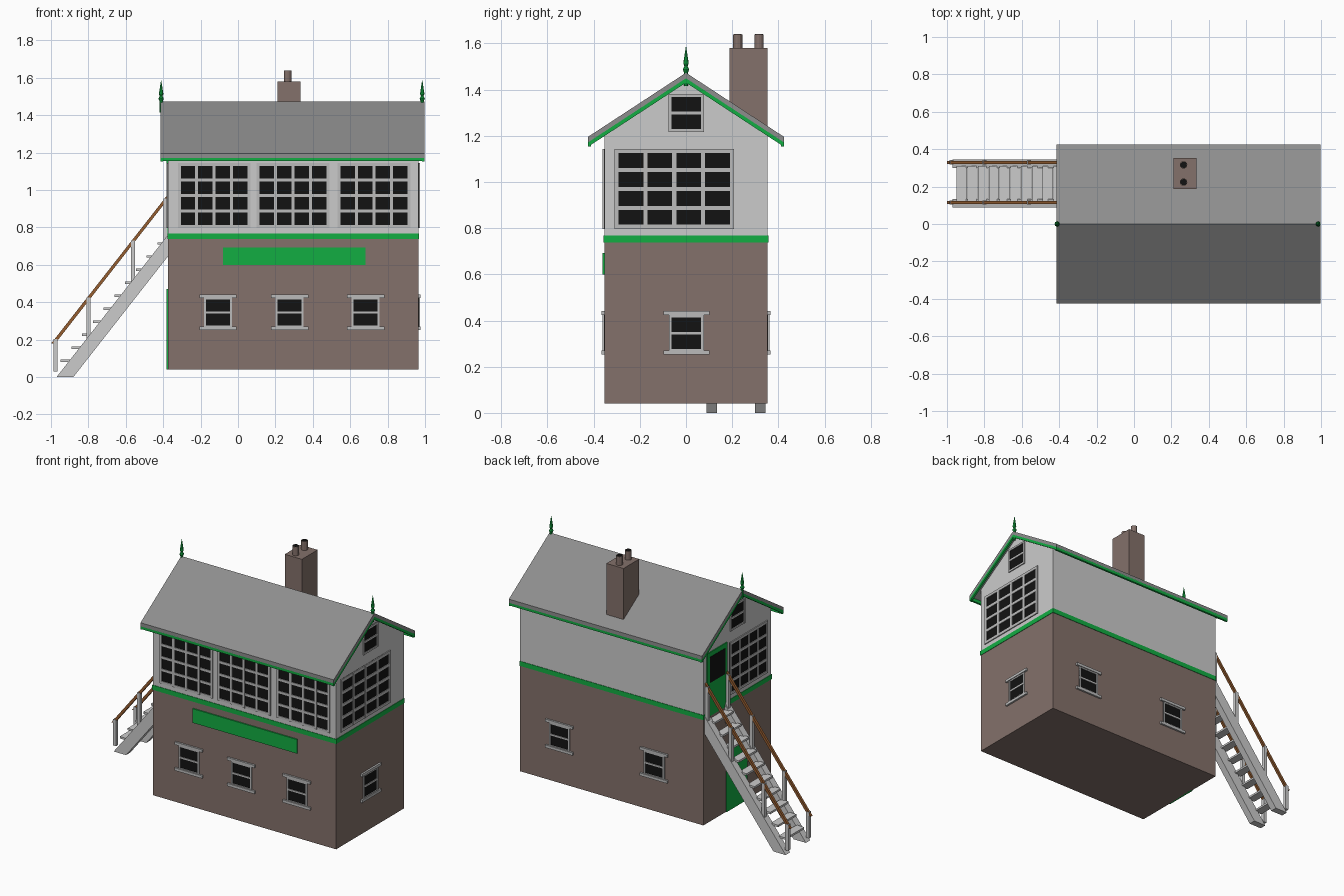
import bpy, bmesh, math

if "Cube" in bpy.data.objects:
    bpy.data.objects.remove(bpy.data.objects["Cube"])

XL, XR, H = -0.375, 0.965, 0.354       # building walls


def mat(name, r, g, b):
    m = bpy.data.materials.new(name)
    m.diffuse_color = (r, g, b, 1)
    m.use_nodes = True
    m.node_tree.nodes["Principled BSDF"].inputs["Base Color"].default_value = m.diffuse_color
    return m


BRICK = mat("brick", 0.23, 0.165, 0.145)
WHITE = mat("painted_boards", 0.76, 0.76, 0.76)
GREEN = mat("green_paint", 0.006, 0.42, 0.055)
SLATE = mat("slate", 0.27, 0.27, 0.27)
FRAME = mat("frame_grey", 0.5, 0.5, 0.5)
GLASS = mat("dark_glass", 0.006, 0.006, 0.006)
WOOD = mat("rail_wood", 0.3, 0.11, 0.03)


def finish(name, bm, m):
    bmesh.ops.recalc_face_normals(bm, faces=bm.faces[:])
    me = bpy.data.meshes.new(name)
    bm.to_mesh(me)
    bm.free()
    me.materials.append(m)
    ob = bpy.data.objects.new(name, me)
    bpy.context.collection.objects.link(ob)
    return ob


def boxes(name, pairs, m):
    """One object from several boxes, each given by two opposite corners."""
    bm = bmesh.new()
    for a, b in pairs:
        vs = bmesh.ops.create_cube(bm, size=1)["verts"]
        for v in vs:
            v.co = [(p + q) / 2 + c * abs(q - p) for p, q, c in zip(a, b, v.co)]
    return finish(name, bm, m)


def prism(name, prof, spans, axis, m):
    """Extrude a profile along x (profile in y,z) or y (profile in x,z)."""
    bm = bmesh.new()
    for s0, s1 in spans:
        pts = [(s0, a, b) if axis == "x" else (a, s0, b) for a, b in prof]
        f = bm.faces.new([bm.verts.new(p) for p in pts])
        ext = bmesh.ops.extrude_face_region(bm, geom=[f])["geom"]
        d = (s1 - s0, 0, 0) if axis == "x" else (0, s1 - s0, 0)
        bmesh.ops.translate(bm, vec=d, verts=[v for v in ext if isinstance(v, bmesh.types.BMVert)])
    return finish(name, bm, m)


def lathe(name, prof, x, y, m, n=12):
    bm = bmesh.new()
    rings = [[bm.verts.new((x + r * math.cos(2 * math.pi * i / n),
                            y + r * math.sin(2 * math.pi * i / n), z)) for i in range(n)]
             for r, z in prof]
    for a, b in zip(rings, rings[1:]):
        for i in range(n):
            bm.faces.new((a[i], a[(i + 1) % n], b[(i + 1) % n], b[i]))
    bm.faces.new(rings[0])
    bm.faces.new(rings[-1])
    return finish(name, bm, m)


def on_wall(wall, u, v, d):
    return {"front": (u, -H - d, v), "back": (u, H + d, v),
            "right": (XR + d, u, v), "left": (XL - d, u, v)}[wall]


def panel(wall, u0, u1, v0, v1, d):
    """Corners of a flat box standing proud of a wall by d."""
    return on_wall(wall, u0, v0, -0.01), on_wall(wall, u1, v1, d)


def window(name, wall, u0, u1, v0, v1, cols, rows, bar):
    boxes(name + "_glass", [panel(wall, u0, u1, v0, v1, 0.002)], GLASS)
    bars = []
    for i in range(cols + 1):
        c = u0 + bar / 2 + (u1 - u0 - bar) * i / cols
        bars.append(panel(wall, c - bar / 2, c + bar / 2, v0, v1, 0.007))
    for j in range(rows + 1):
        c = v0 + bar / 2 + (v1 - v0 - bar) * j / rows
        bars.append(panel(wall, u0, u1, c - bar / 2, c + bar / 2, 0.0065))
    boxes(name + "_frame", bars, FRAME)


def sash(name, wall, c):
    """Small brick-storey window with lintel and sill."""
    window(name, wall, c - 0.075, c + 0.075, 0.265, 0.425, 1, 2, 0.011)
    boxes(name + "_lintel_and_sill", [panel(wall, c - 0.1, c + 0.1, 0.423, 0.441, 0.012),
                                      panel(wall, c - 0.1, c + 0.1, 0.252, 0.27, 0.012)], FRAME)


# Walls and band
boxes("brick_storey", [((XL, -H, 0.04), (XR, H, 0.74))], BRICK)
prism("upper_storey", [(-H, 0.74), (H, 0.74), (H, 1.215), (0, 1.445), (-H, 1.215)],
      [(XL, XR)], "x", WHITE)
boxes("floor_band", [((XL - 0.003, -H - 0.003, 0.737), (XR + 0.003, H + 0.003, 0.768))], GREEN)

# Roof with green bargeboards and eave fascias
RX0, RX1, EY, RZ, EZ = -0.415, 0.997, 0.425, 1.473, 1.195


def chevron(t0, t1):
    return [(-EY, EZ - t0), (0, RZ - t0), (EY, EZ - t0), (EY, EZ - t1), (0, RZ - t1), (-EY, EZ - t1)]


prism("roof", chevron(0, 0.024), [(RX0, RX1)], "x", SLATE)
prism("bargeboards", chevron(0.022, 0.043), [(RX0, RX0 + 0.014), (RX1 - 0.014, RX1)], "x", GREEN)
boxes("eave_fascia", [((RX0, s * EY, 1.154), (RX1, s * (EY - 0.014), 1.176)) for s in (-1, 1)], GREEN)
for tag, x in (("left", -0.411), ("right", 0.985)):
    lathe("finial_" + tag, [(0.008, 1.415), (0.009, 1.475), (0.014, 1.488), (0.007, 1.502),
                            (0.012, 1.513), (0.001, 1.585)], x, 0, GREEN, 8)

# Chimney and pots
boxes("chimney", [((0.21, 0.188, 1.2), (0.335, 0.352, 1.58))], BRICK)
for i, y in enumerate((0.224, 0.316)):
    lathe(f"chimney_pot_{i}", [(0.02, 1.57), (0.02, 1.638)], 0.265, y, BRICK)
    lathe(f"chimney_pot_hole_{i}", [(0.017, 1.63), (0.017, 1.64)], 0.265, y, GLASS)

# Upper windows
for i, u in enumerate((-0.322, 0.1, 0.533)):
    window(f"front_upper_window_{i}", "front", u, u + 0.388, 0.797, 1.143, 4, 4, 0.016)
window("right_upper_window", "right", -0.31, 0.208, 0.797, 1.143, 4, 4, 0.018)
window("left_upper_window", "left", -0.31, 0.08, 0.797, 1.143, 4, 4, 0.016)
for w in ("left", "right"):
    window(w + "_gable_window", w, -0.075, 0.078, 1.217, 1.38, 1, 2, 0.012)

# Lower windows
for i, c in enumerate((-0.107, 0.276, 0.682)):
    sash(f"front_lower_window_{i}", "front", c)
for i, c in enumerate((-0.018, 0.674)):
    sash(f"back_lower_window_{i}", "back", c)
sash("right_lower_window", "right", 0.002)

# Blank name board and doors
boxes("name_board", [panel("front", -0.08, 0.683, 0.6, 0.693, 0.008)], GREEN)
boxes("upper_door", [panel("left", 0.11, 0.32, 0.767, 1.16, 0.006)], GREEN)
boxes("upper_door_glass", [panel("left", 0.135, 0.295, 0.96, 1.13, 0.008)], GLASS)
boxes("lower_door", [panel("left", -0.1, 0.12, 0.04, 0.47, 0.006)], GREEN)

# Staircase: stringers, treads, posts, handrails
SL = 1.276
prism("stair_stringers", [(-0.97, 0), (-0.88, 0), (XL, 0.505 * SL), (XL, 0.595 * SL)],
      [(0.088, 0.134), (0.299, 0.345)], "y", WHITE)
treads = []
for i in range(10):
    x, z = -0.948 + 0.0575 * i, 0.08 + 0.0575 * SL * i * 0.95
    treads.append(((x, 0.12, z), (min(x + 0.055, XL), 0.31, z + 0.013)))
boxes("stair_treads", treads, WHITE)
posts = []
for x in (-0.975, -0.8, -0.562, -0.387):
    foot = max(0.03, (x + 0.97) * SL - 0.02)
    for y in (0.115, 0.33):
        posts.append(((x - 0.011, y - 0.011, foot), (x + 0.011, y + 0.011, 0.19 + (x + 0.985) * SL)))
boxes("rail_posts", posts, WHITE)
prism("handrails", [(-1.0, 0.178), (-0.978, 0.178), (XL, 0.95), (XL, 0.972), (-0.383, 0.966)],
      [(0.107, 0.123), (0.322, 0.338)], "y", WOOD)
